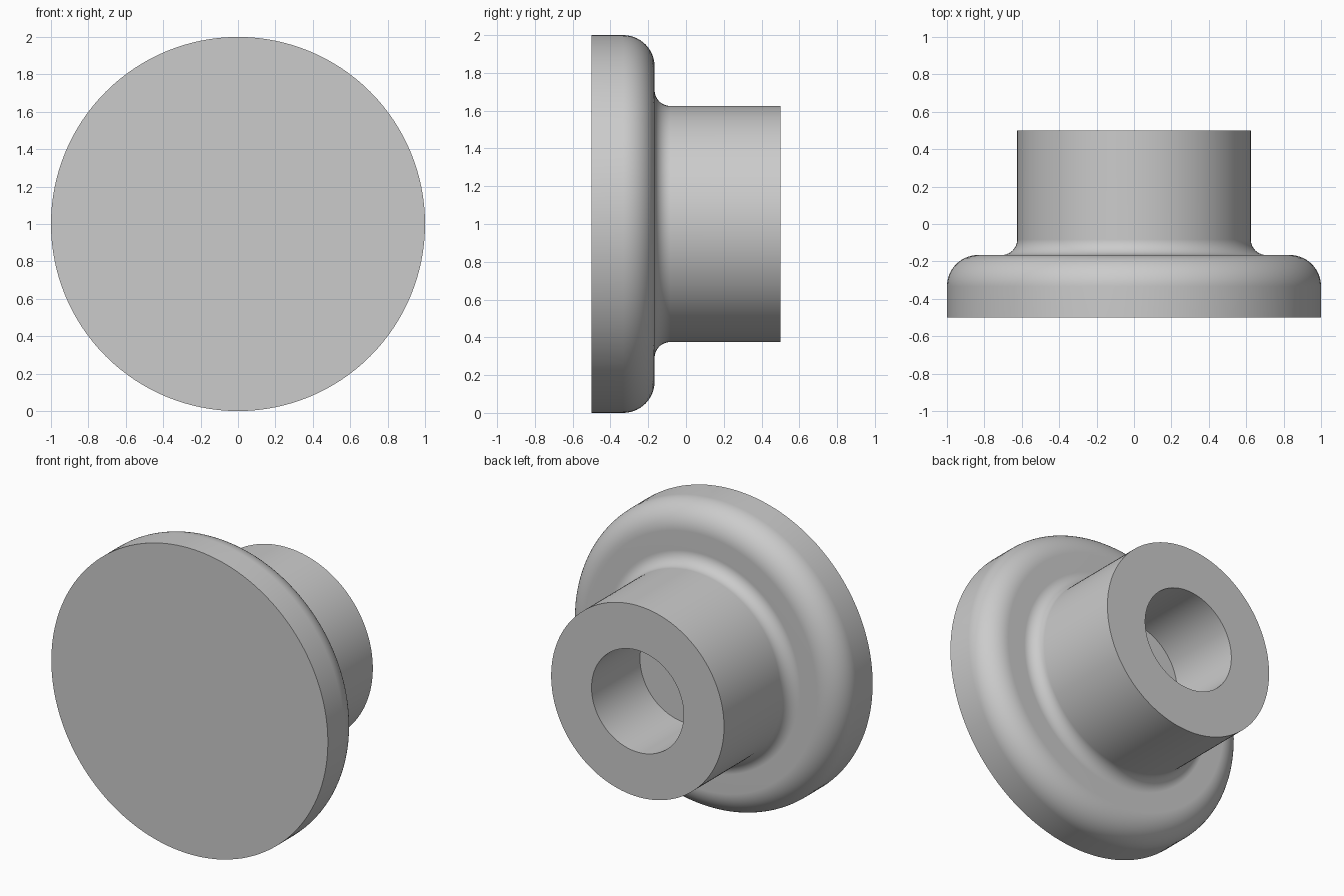
import bpy, bmesh
from math import pi, sin, cos
from mathutils import Vector, Matrix

cube = bpy.data.objects.get("Cube")
if cube:
    bpy.data.objects.remove(cube, do_unlink=True)

SEGMENTS = 128
FILLET_STEPS = 14


def flat_material(name, colour):
    mat = bpy.data.materials.new(name)
    mat.use_nodes = True
    mat.diffuse_color = colour
    mat.node_tree.nodes["Principled BSDF"].inputs["Base Color"].default_value = colour
    return mat


def arc(r, y, radius, start, end):
    """Quarter-round as (radius from axis, y) points."""
    angles = [start + (end - start) * i / FILLET_STEPS for i in range(FILLET_STEPS + 1)]
    return [(r + radius * cos(a), y + radius * sin(a)) for a in angles]


def lathe(name, profile, mat):
    """Revolve a profile about the y axis through z = 1."""
    bm = bmesh.new()
    verts = [bm.verts.new((r, y, 0)) for r, y in profile]
    edges = [bm.edges.new(pair) for pair in zip(verts, verts[1:])]
    bmesh.ops.spin(bm, geom=verts + edges, cent=(0, 0, 0), axis=(0, 1, 0),
                   angle=2 * pi, steps=SEGMENTS, use_duplicate=False)
    bmesh.ops.remove_doubles(bm, verts=bm.verts, dist=0.0001)
    bmesh.ops.recalc_face_normals(bm, faces=bm.faces)
    bmesh.ops.transform(bm, matrix=Matrix.Translation(Vector((0, 0, 1))), verts=bm.verts)
    mesh = bpy.data.meshes.new(name)
    bm.to_mesh(mesh)
    bm.free()
    mesh.materials.append(mat)
    obj = bpy.data.objects.new(name, mesh)
    bpy.context.collection.objects.link(obj)
    bpy.ops.object.select_all(action="DESELECT")
    obj.select_set(True)
    bpy.context.view_layer.objects.active = obj
    bpy.ops.object.shade_smooth_by_angle(angle=pi / 6)
    # Keep the flat ring between the two fillets evenly shaded
    weighted = obj.modifiers.new("weighted_normals", "WEIGHTED_NORMAL")
    weighted.keep_sharp = True
    return obj


grey = flat_material("plain grey", (0.6, 0.6, 0.6, 1))

profile = (
    [(0, -0.5), (1, -0.5)]                           # front disc
    + arc(0.833, -0.333, 0.167, 0, pi / 2)           # rounded rim
    + arc(0.708, -0.083, 0.083, -pi / 2, -pi)        # fillet into the hub
    + [(0.625, 0.5), (0.333, 0.5)]                   # hub wall and end
    + [(0.333, 0), (0, 0)]                           # blind bore
)
lathe("flanged_knob", profile, grey)
